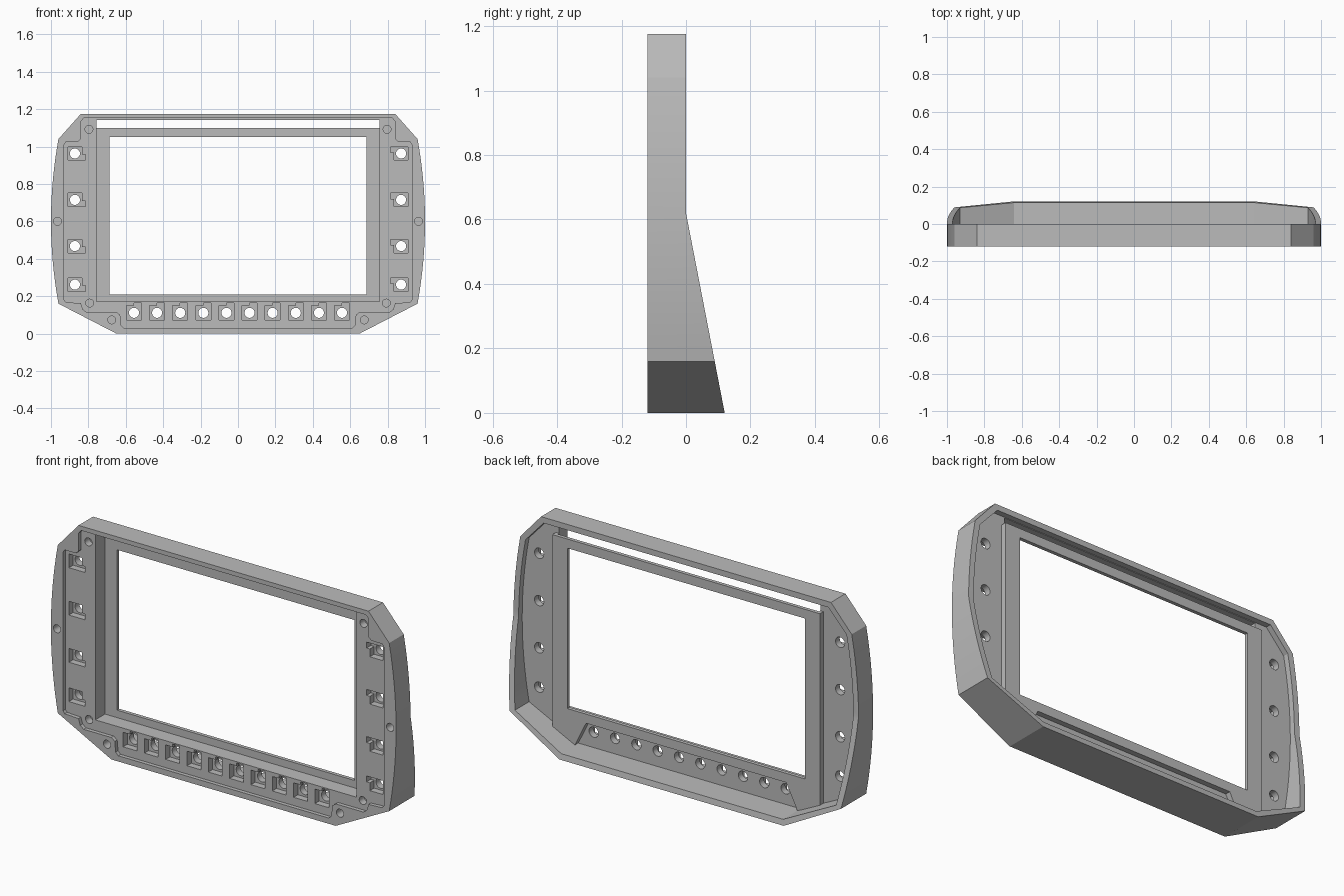
import bpy, bmesh, math
from mathutils import Vector

old = bpy.data.objects.get("Cube")
if old:
    bpy.data.objects.remove(old, do_unlink=True)

grey = bpy.data.materials.new("mid grey")
grey.use_nodes = True
grey.diffuse_color = (0.5, 0.5, 0.5, 1)
grey.node_tree.nodes["Principled BSDF"].inputs["Base Color"].default_value = (0.5, 0.5, 0.5, 1)


def mirrored(half):
    """Close a right-hand x,z outline with its mirror image."""
    return half + [(-x, z) for x, z in reversed(half)]


def rect(x0, x1, z0, z1):
    return [(x0, z0), (x1, z0), (x1, z1), (x0, z1)]


def circle(x, z, r, n=24):
    return [(x + r * math.cos(math.tau * i / n), z + r * math.sin(math.tau * i / n)) for i in range(n)]


def prisms(name, outlines, y0, y1):
    """Extrude x,z outlines along y into one object."""
    bm = bmesh.new()
    for pts in outlines:
        face = bm.faces.new([bm.verts.new((x, y0, z)) for x, z in pts])
        out = bmesh.ops.extrude_face_region(bm, geom=[face])["geom"]
        verts = [v for v in out if isinstance(v, bmesh.types.BMVert)]
        bmesh.ops.translate(bm, verts=verts, vec=(0, y1 - y0, 0))
    bmesh.ops.recalc_face_normals(bm, faces=bm.faces)
    mesh = bpy.data.meshes.new(name)
    bm.to_mesh(mesh)
    bm.free()
    mesh.materials.append(grey)
    ob = bpy.data.objects.new(name, mesh)
    bpy.context.collection.objects.link(ob)
    return ob


def combine(tool, operation="DIFFERENCE"):
    """Apply a boolean to the frame and discard the tool."""
    tool.hide_render = True
    mod = frame.modifiers.new(tool.name, "BOOLEAN")
    mod.object, mod.operation, mod.solver = tool, operation, "EXACT"
    bpy.context.view_layer.objects.active = frame
    bpy.ops.object.modifier_apply(modifier=mod.name)
    bpy.data.objects.remove(tool, do_unlink=True)


def body_outline(t):
    """Bowed-sided outline shrunk by t."""
    side = [(0.96 + 0.04 * (1 - (i / 8) ** 2) - t, 0.6 + (0.44 - 0.35 * t) * i / 8) for i in range(-8, 9)]
    return mirrored([(0.65 - t * 0.25, t)] + side + [(0.84 - t * 0.5, 1.175 - t)])


# Outer shell, with the lower back flaring into a wedge
frame = prisms("display_frame", [body_outline(0)], -0.12, 0.12)
wedge = prisms("wedge_cutter", [[(0, 0.62), (0.12, 0), (0.2, -0.2), (0.4, -0.2), (0.4, 1.4), (0, 1.4)]], -1.2, 1.2)
for v in wedge.data.vertices:
    v.co = Vector((v.co.y, v.co.x, v.co.z))
wedge.data.flip_normals()
combine(wedge)

# Hollow back and raised screen holder with a notched lower edge
combine(prisms("back_cavity", [body_outline(0.03)], -0.03, 0.3))
holder = mirrored([(0.58, 0.162), (0.65, 0.02), (0.775, 0.085), (0.775, 1.098)])
combine(prisms("screen_holder", [holder], -0.045, -0.001), "UNION")

# Shallow front tray that steps around the screws
tray = mirrored([(0.61, 0.03), (0.625, 0.045), (0.63, 0.1), (0.65, 0.115), (0.81, 0.115), (0.83, 0.13),
                 (0.84, 0.163), (0.92, 0.167), (0.93, 0.18), (0.93, 1.01), (0.92, 1.025), (0.855, 1.025),
                 (0.84, 1.04), (0.84, 1.135), (0.825, 1.152)])
combine(prisms("front_tray", [tray], -0.2, -0.1))

# Screen recess, leaving an open slot above the holder, and viewing window
combine(prisms("screen_recess", [rect(-0.757, 0.757, 0.171, 1.142)], -0.2, -0.02))
combine(prisms("window", [rect(-0.688, 0.688, 0.21, 1.05)], -0.2, 0.2))

# Keyed button pockets along both sides and the bottom
side_z = (0.963, 0.715, 0.468, 0.262)
bottom_x = [-0.556 + 1.112 * i / 9 for i in range(10)]
side_key = [(-0.038, -0.036), (0.057, -0.036), (0.057, -0.005), (0.038, -0.005), (0.038, 0.036), (-0.038, 0.036)]
bottom_key = [(-0.04, -0.038), (0.04, -0.038), (0.04, 0.053), (0, 0.053), (0, 0.038), (-0.04, 0.038)]
pockets = [[(s * (x - 0.872), z + s * k) for x, k in side_key] for s in (1, -1) for z in side_z]
pockets += [[(cx + x, 0.111 + z) for x, z in bottom_key] for cx in bottom_x]
combine(prisms("button_pockets", pockets, -0.2, -0.065))

# Button holes through the floor, blind screw holes in the front
holes = [circle(s * 0.872, z, 0.027) for s in (1, -1) for z in side_z]
holes += [circle(x, 0.111, 0.027) for x in bottom_x]
combine(prisms("button_holes", holes, -0.2, 0.01))
screws = [(0.797, 1.092), (0.965, 0.6), (0.793, 0.163), (0.675, 0.073)]
combine(prisms("screw_holes", [circle(s * x, z, 0.021) for s in (1, -1) for x, z in screws], -0.2, -0.06))

# Smooth the bowed sides and round holes while keeping edges crisp
bpy.ops.object.select_all(action="DESELECT")
frame.select_set(True)
bpy.context.view_layer.objects.active = frame
bpy.ops.object.shade_smooth_by_angle(angle=math.radians(25))
